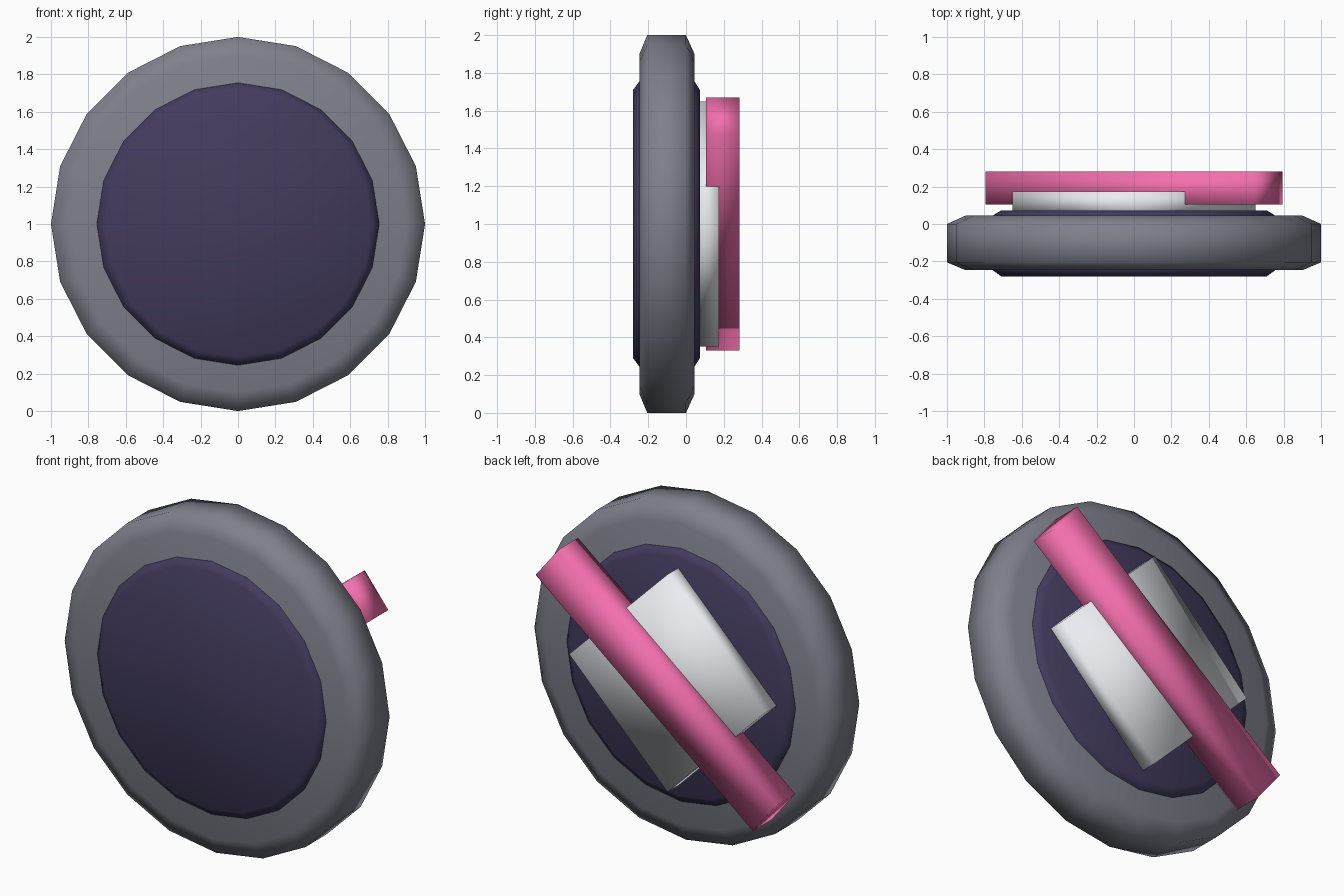
import bpy, bmesh, math
from mathutils import Matrix

if "Cube" in bpy.data.objects:
    bpy.data.objects.remove(bpy.data.objects["Cube"])

CENTRE_Z = 1.0
SIDES = 20


def finish(name, bm, colour):
    bmesh.ops.recalc_face_normals(bm, faces=bm.faces[:])
    mesh = bpy.data.meshes.new(name)
    bm.to_mesh(mesh)
    bm.free()
    for p in mesh.polygons:
        p.use_smooth = True
    mat = bpy.data.materials.new(name + "_colour")
    mat.diffuse_color = (*colour, 1)
    mat.use_nodes = True
    mat.node_tree.nodes["Principled BSDF"].inputs["Base Color"].default_value = mat.diffuse_color
    mesh.materials.append(mat)
    obj = bpy.data.objects.new(name, mesh)
    bpy.context.collection.objects.link(obj)
    return obj


def disc(name, profile, colour):
    """Closed disc around the y axis from (radius, y) points."""
    bm = bmesh.new()
    rings = []
    for r, y in profile:
        ring = []
        for i in range(SIDES):
            a = 2 * math.pi * i / SIDES
            ring.append(bm.verts.new((r * math.cos(a), y, CENTRE_Z + r * math.sin(a))))
        rings.append(ring)
    for a, b in zip(rings, rings[1:]):
        for i in range(SIDES):
            j = (i + 1) % SIDES
            bm.faces.new((a[i], a[j], b[j], b[i]))
    bm.faces.new(rings[0])
    bm.faces.new(rings[-1])
    return finish(name, bm, colour)


def bar(name, length, width, y0, y1, degrees, colour):
    """Box lying on the back, rising towards +x by the given angle."""
    bm = bmesh.new()
    bmesh.ops.create_cube(bm, size=1)
    bm.transform(Matrix.Translation((0, (y0 + y1) / 2, CENTRE_Z))
                 @ Matrix.Rotation(-math.radians(degrees), 4, 'Y')
                 @ Matrix.Diagonal((length, y1 - y0, width, 1)))
    return finish(name, bm, colour)


# Thick outer rim with chamfered edges
disc("rim", [(0.9, -0.247), (1.0, -0.205), (1.0, 0.0), (0.9, 0.045)], (0.21, 0.215, 0.26))

# Dark face plate showing on both sides
disc("face_plate", [(0.71, -0.28), (0.755, -0.247), (0.755, 0.045), (0.71, 0.073)],
     (0.055, 0.044, 0.11))

# Square backing plate, turned on its corner
bar("back_plate", 0.917, 0.917, 0.05, 0.175, 45, (0.82, 0.84, 0.88))

# Diagonal pin across the back
bar("pin_bar", 1.834, 0.25, 0.105, 0.282, 38.6, (0.9, 0.16, 0.42))
